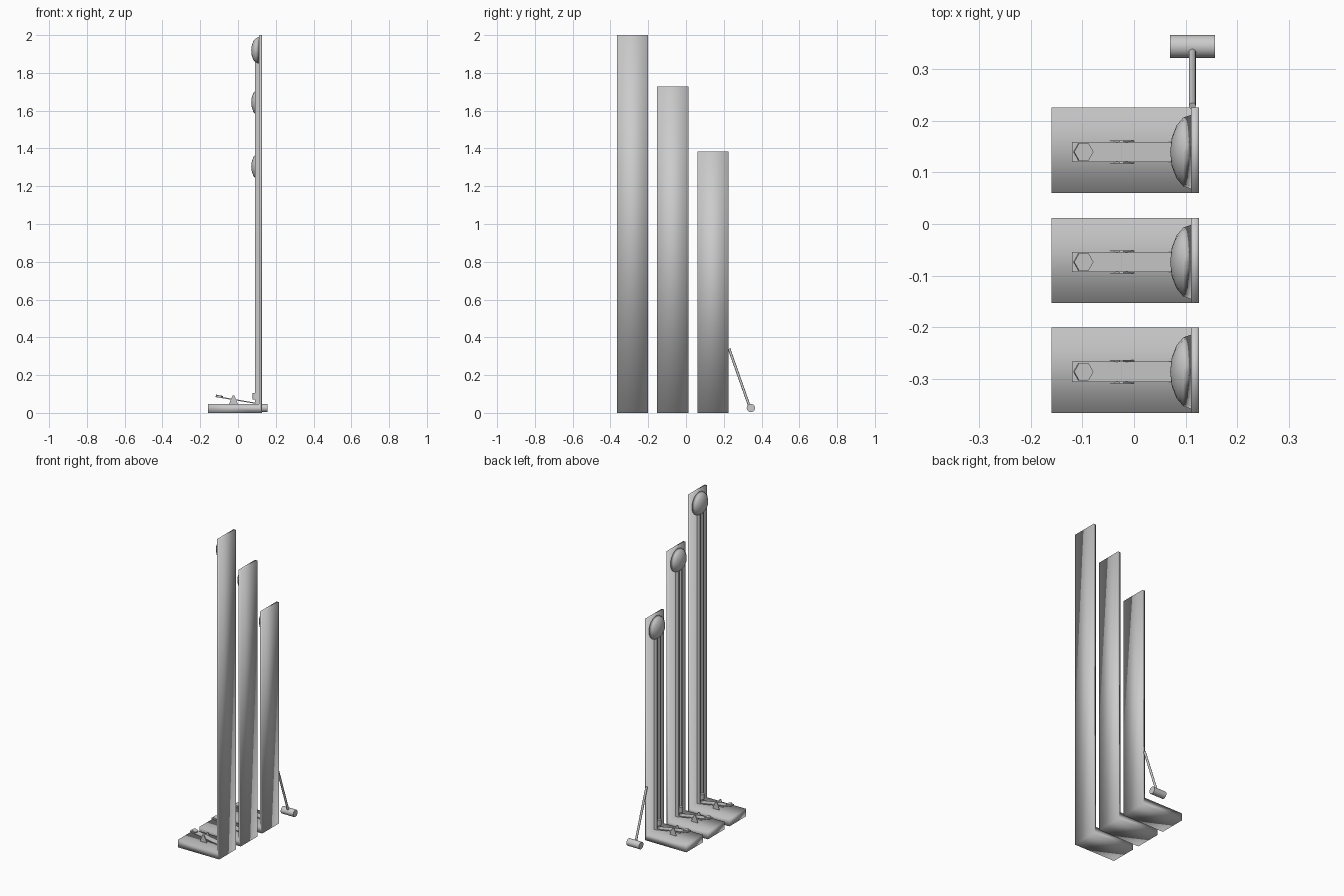
import bpy, bmesh, math
from mathutils import Vector

if "Cube" in bpy.data.objects:
    bpy.data.objects.remove(bpy.data.objects["Cube"])


def finish(name, bm, smooth=True):
    bmesh.ops.recalc_face_normals(bm, faces=bm.faces)
    me = bpy.data.meshes.new(name)
    bm.to_mesh(me)
    bm.free()
    for p in me.polygons:
        p.use_smooth = smooth
    ob = bpy.data.objects.new(name, me)
    bpy.context.collection.objects.link(ob)
    return ob


def extrude_profile(name, pts, y0, y1, smooth=False):
    """Extrude an xz outline along y."""
    bm = bmesh.new()
    f = bm.faces.new([bm.verts.new((x, y0, z)) for x, z in pts])
    r = bmesh.ops.extrude_face_region(bm, geom=[f])
    vs = [v for v in r["geom"] if isinstance(v, bmesh.types.BMVert)]
    bmesh.ops.translate(bm, verts=vs, vec=(0, y1 - y0, 0))
    return finish(name, bm, smooth)


def rod(name, a, b, radius, sides):
    """Cylinder between two points."""
    a, b = Vector(a), Vector(b)
    bm = bmesh.new()
    bmesh.ops.create_cone(bm, cap_ends=True, segments=sides, radius1=radius,
                          radius2=radius, depth=(b - a).length)
    bm.transform((b - a).to_track_quat('Z', 'Y').to_matrix().to_4x4())
    bmesh.ops.translate(bm, verts=bm.verts, vec=(a + b) / 2)
    ob = finish(name, bm)
    bpy.context.view_layer.objects.active = ob
    ob.select_set(True)
    bpy.ops.object.shade_smooth_by_angle(angle=math.radians(40))
    ob.select_set(False)
    return ob


def bell(name, x, y, z, radius, depth):
    """Half sphere flattened against the board, facing -x."""
    bm = bmesh.new()
    bmesh.ops.create_uvsphere(bm, u_segments=16, v_segments=8, radius=1)
    cut = bmesh.ops.bisect_plane(bm, geom=bm.verts[:] + bm.edges[:] + bm.faces[:],
                                 plane_co=(0, 0, 0), plane_no=(0, 0, 1), clear_inner=True)
    bmesh.ops.holes_fill(bm, edges=[e for e in bm.edges if e.is_boundary])
    for v in bm.verts:
        px, py, pz = v.co
        v.co = (x - pz * depth, y + py * radius, z + px * radius)
    return finish(name, bm)


towers = [("tall", -0.283, 2.0, 1.918), ("middle", -0.0705, 1.727, 1.644),
          ("short", 0.1425, 1.385, 1.304)]

for tag, yc, height, bell_z in towers:
    # base and back board in one L-shaped piece
    extrude_profile(tag + "_base_and_board",
                    [(-0.16, 0), (0.126, 0), (0.126, height), (0.11, height),
                     (0.11, 0.047), (-0.16, 0.047)], yc - 0.0825, yc + 0.0825, True)
    y = yc - 0.003
    # pair of guide rails
    for s in (-1, 1):
        extrude_profile(tag + "_rail", [(0.09, 0.047), (0.111, 0.047),
                        (0.111, bell_z - 0.05), (0.09, bell_z - 0.05)],
                        y + s * 0.010, y + s * 0.020)
    # bell
    bell(tag + "_bell", 0.111, y, bell_z, 0.072, 0.041)
    # sliding puck
    rod(tag + "_puck", (0.094, y, 0.072), (0.094, y, 0.105), 0.017, 12)
    # lever and strike pad
    extrude_profile(tag + "_lever", [(-0.12, 0.084), (0.1, 0.047), (0.1, 0.053),
                    (-0.12, 0.09)], y - 0.0195, y + 0.0195)
    rod(tag + "_strike_pad", (-0.099, y, 0.083), (-0.097, y, 0.093), 0.019, 6)
    # pivot brackets
    for s in (-1, 1):
        extrude_profile(tag + "_pivot_bracket", [(-0.048, 0.046), (0.0, 0.046),
                        (-0.02, 0.093), (-0.028, 0.093)], y + s * 0.0185, y + s * 0.0225)
    rod(tag + "_pivot_pin", (-0.024, y - 0.02, 0.07), (-0.024, y + 0.02, 0.07), 0.004, 8)

# mallet leaning on the short tower
rod("mallet_head", (0.07, 0.3435, 0.026), (0.157, 0.3435, 0.026), 0.0222, 16)
rod("mallet_handle", (0.113, 0.339, 0.026), (0.113, 0.228, 0.34), 0.0068, 12)
